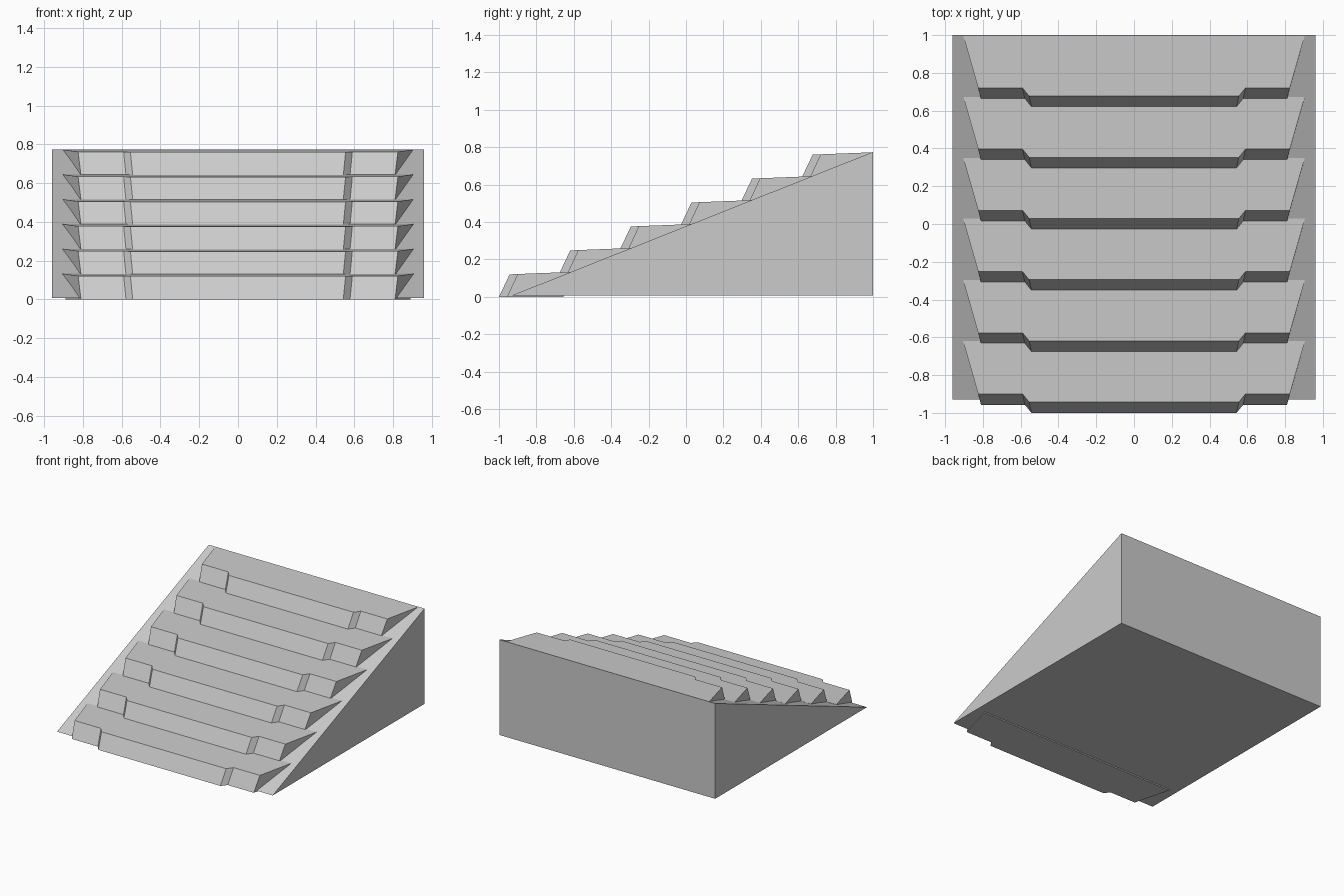
import bpy, bmesh

if "Cube" in bpy.data.objects:
    bpy.data.objects.remove(bpy.data.objects["Cube"])

STEPS = 6
PITCH_Y, PITCH_Z = 0.324, 0.128

stone = bpy.data.materials.new("grey stone")
stone.diffuse_color = (0.6, 0.6, 0.6, 1)
stone.use_nodes = True
stone.node_tree.nodes["Principled BSDF"].inputs["Base Color"].default_value = stone.diffuse_color


def loft(name, lower, upper):
    """Solid between two matching closed loops of 3D points."""
    bm = bmesh.new()
    a = [bm.verts.new(p) for p in lower]
    b = [bm.verts.new(p) for p in upper]
    bm.faces.new(a)
    bm.faces.new(b)
    n = len(a)
    for i in range(n):
        j = (i + 1) % n
        bm.faces.new((a[i], a[j], b[j], b[i]))
    bmesh.ops.recalc_face_normals(bm, faces=bm.faces)
    mesh = bpy.data.meshes.new(name)
    bm.to_mesh(mesh)
    bm.free()
    mesh.materials.append(stone)
    obj = bpy.data.objects.new(name, mesh)
    bpy.context.collection.objects.link(obj)
    return obj


def mirrored(half):
    """Right half outline, completed with its mirror image on the left."""
    return half + [(-x, y, z) for x, y, z in reversed(half)]


# Wedge-shaped body under the stairs
side = [(-0.93, 0.008), (1.0, 0.008), (1.0, 0.775)]
loft("ramp_body", [(-0.96, y, z) for y, z in side], [(0.96, y, z) for y, z in side])

# Treads: protruding centre, set-back shoulders, ends flaring towards the back
bottom = [(0.543, -1.0, 0), (0.578, -0.957, 0), (0.81, -0.957, 0), (0.89, -0.655, 0)]
top = [(0.555, -0.943, 0.12), (0.59, -0.9, 0.122), (0.825, -0.9, 0.122), (0.905, -0.62, 0.133)]
for i in range(STEPS):
    step = loft(f"step_{i + 1}", mirrored(bottom), mirrored(top))
    step.location = (0, i * PITCH_Y, i * PITCH_Z)
